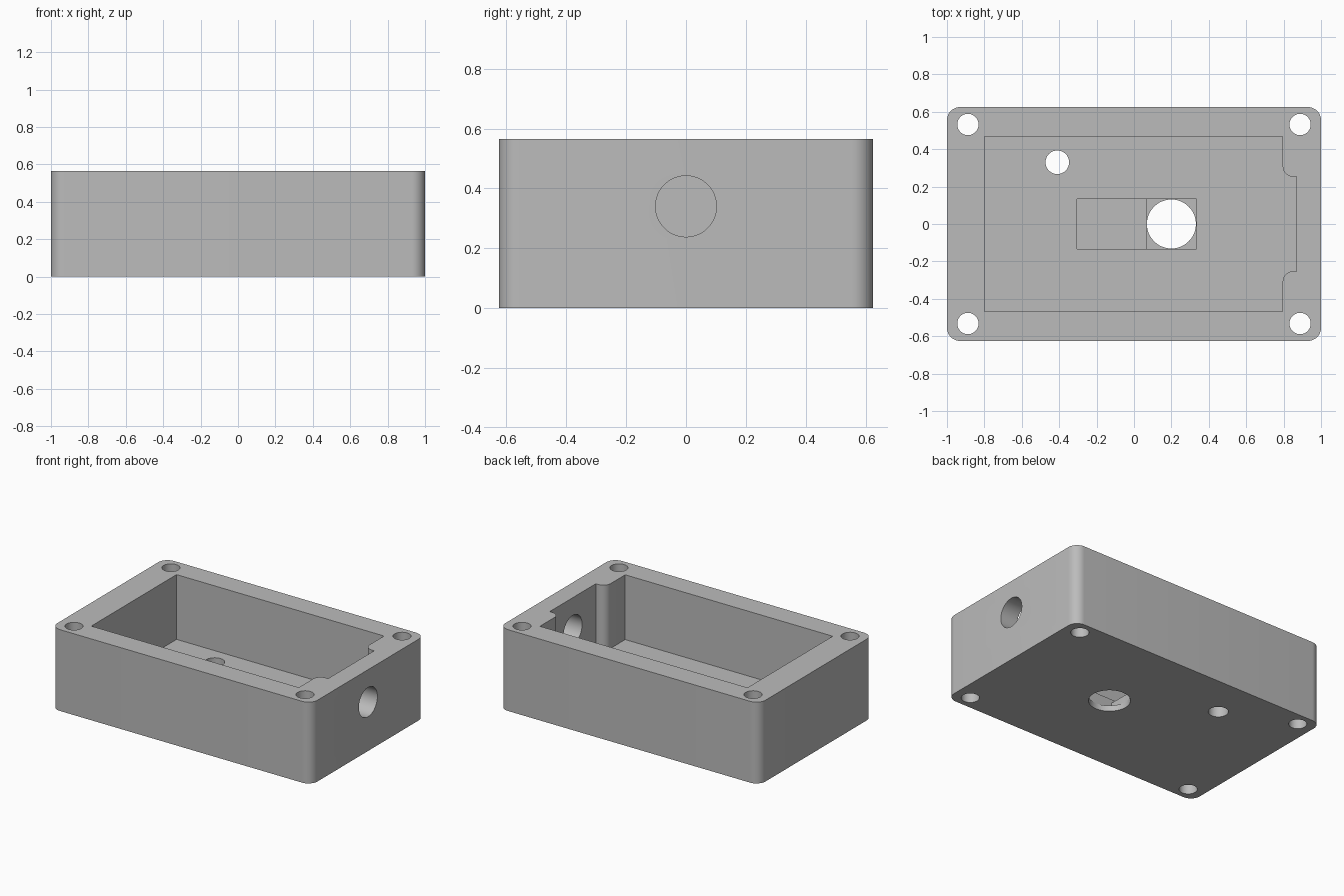
import bpy, bmesh
from math import cos, sin, pi
from mathutils import Matrix

old = bpy.data.objects.get("Cube")
if old:
    bpy.data.objects.remove(old, do_unlink=True)

H, FLOOR = 0.565, 0.115

grey = bpy.data.materials.new("Plain grey")
grey.use_nodes = True
colour = (0.5, 0.5, 0.5, 1)
grey.diffuse_color = colour
grey.node_tree.nodes["Principled BSDF"].inputs["Base Color"].default_value = colour


def prism(name, outline, z0, z1):
    """Extrude a counter-clockwise xy outline from z0 to z1."""
    bm = bmesh.new()
    face = bm.faces.new([bm.verts.new((x, y, z0)) for x, y in outline])
    top = bmesh.ops.extrude_face_region(bm, geom=[face])["geom"]
    bmesh.ops.translate(bm, vec=(0, 0, z1 - z0),
                        verts=[v for v in top if isinstance(v, bmesh.types.BMVert)])
    bmesh.ops.recalc_face_normals(bm, faces=bm.faces)
    mesh = bpy.data.meshes.new(name)
    bm.to_mesh(mesh)
    bm.free()
    mesh.materials.append(grey)
    obj = bpy.data.objects.new(name, mesh)
    bpy.context.collection.objects.link(obj)
    return obj


def arc(cx, cy, r, a0, a1, n=10):
    """Points on an arc, angles in quarter turns."""
    angles = [(a0 + (a1 - a0) * i / n) * pi / 2 for i in range(n + 1)]
    return [(cx + r * cos(a), cy + r * sin(a)) for a in angles]


def rect(x0, x1, y):
    return [(x0, -y), (x1, -y), (x1, y), (x0, y)]


def circle(cx, cy, r):
    return arc(cx, cy, r, 0, 4, 48)[:-1]


def cut(outline, z0, z1, matrix=None):
    """Subtract a prism from the enclosure."""
    cutter = prism("cutter", outline, z0, z1)
    if matrix:
        cutter.data.transform(matrix)
    cutter.hide_render = True
    mod = body.modifiers.new("cut", 'BOOLEAN')
    mod.operation, mod.solver, mod.object = 'DIFFERENCE', 'EXACT', cutter
    bpy.context.view_layer.objects.active = body
    bpy.ops.object.modifier_apply(modifier=mod.name)
    bpy.data.objects.remove(cutter, do_unlink=True)


# Outer block with rounded vertical edges
R, X, Y = 0.07, 1.0, 0.625
outer = (arc(X - R, Y - R, R, 0, 1) + arc(R - X, Y - R, R, 1, 2)
         + arc(R - X, R - Y, R, 2, 3) + arc(X - R, R - Y, R, 3, 4))
body = prism("enclosure_body", outer, 0, H)

# Main cavity, with a relief in the right wall behind rounded shoulders
r, cx, notch = 0.055, 0.795, 0.253
shoulder = arc(cx + r, notch + r, r, 3, 2)
cavity = ([(0.87, notch)] + shoulder + [(cx, 0.468), (-0.8, 0.468), (-0.8, -0.468), (cx, -0.468)]
          + [(x, -y) for x, y in reversed(shoulder)] + [(0.87, -notch)])
cut(cavity, FLOOR, H + 0.1)

# Stepped pocket in the floor
cut(rect(-0.305, 0.2, 0.133), 0.09, FLOOR + 0.1)
cut(rect(0.07, 0.335, 0.133), 0.04, FLOOR + 0.1)

# Floor holes
cut(circle(0.2, 0, 0.131), -0.1, 0.2)
cut(circle(-0.41, 0.33, 0.063), -0.1, 0.2)

# Corner screw holes
for sx in (-1, 1):
    for sy in (-1, 1):
        cut(circle(sx * 0.888, sy * 0.532, 0.057), -0.1, H + 0.1)

# Round port through the right wall
cut(circle(0, 0, 0.102), 0.83, 1.1,
    Matrix.Translation((0, 0, 0.34)) @ Matrix.Rotation(pi / 2, 4, 'Y'))

# Smooth round walls, crisp edges
bpy.ops.object.select_all(action='DESELECT')
body.select_set(True)
bpy.context.view_layer.objects.active = body
bpy.ops.object.shade_smooth_by_angle(angle=pi / 6)
